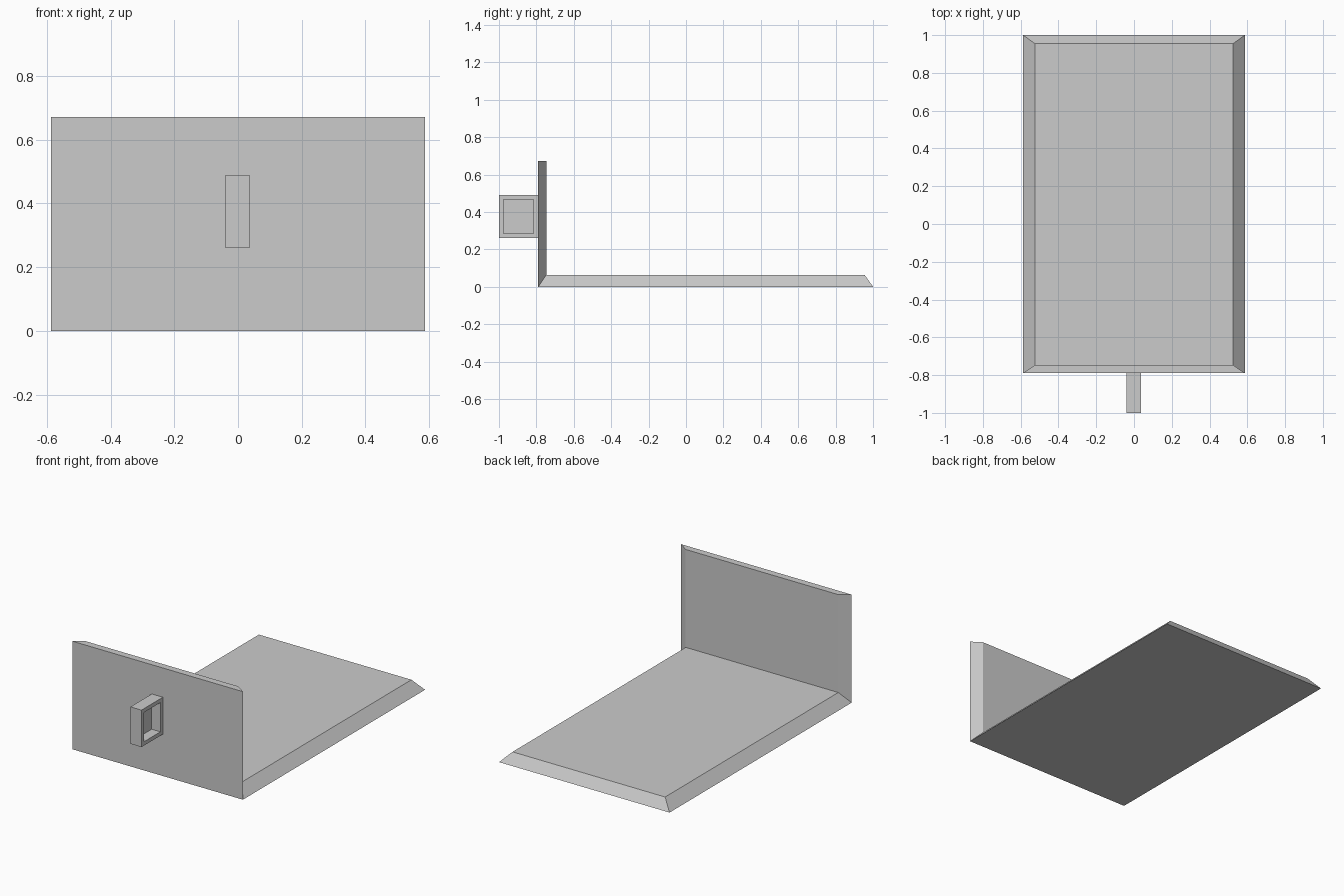
import bpy, bmesh

if "Cube" in bpy.data.objects:
    bpy.data.objects.remove(bpy.data.objects["Cube"])

W, WI = 0.587, 0.525          # half widths: outer rim and inner panel
F, FI = -0.79, -0.747         # outer and inner y of the upright
B, BI = 1.0, 0.955            # outer and inner y at the far end
T, H = 0.063, 0.672           # plate thickness and upright height


def make_object(name, bm):
    bmesh.ops.recalc_face_normals(bm, faces=bm.faces)
    mesh = bpy.data.meshes.new(name)
    bm.to_mesh(mesh)
    bm.free()
    ob = bpy.data.objects.new(name, mesh)
    bpy.context.collection.objects.link(ob)
    return ob


# L-shaped plate: chamfered base and upright share a mitred corner
bm = bmesh.new()
profile = [(W, F, 0), (W, B, 0), (WI, BI, T), (WI, FI, T), (WI, FI, H), (W, F, H)]
right = [bm.verts.new(p) for p in profile]
left = [bm.verts.new((-x, y, z)) for x, y, z in profile]
n = len(profile)
for i in range(n):
    j = (i + 1) % n
    bm.faces.new((right[i], right[j], left[j], left[i]))
for s in (right, left):
    bm.faces.new(s[0:4])                    # base chamfer
    bm.faces.new((s[0], s[3], s[4], s[5]))  # upright chamfer
make_object("plate", bm)

# Handle: square block with a square recess in its side
bm = bmesh.new()
bmesh.ops.create_cube(bm, size=1)
bmesh.ops.scale(bm, vec=(0.076, 0.21, 0.23), verts=bm.verts)
bmesh.ops.translate(bm, vec=(-0.002, -0.895, 0.375), verts=bm.verts)
bm.normal_update()
side = max(bm.faces, key=lambda f: f.calc_center_median().x)
bmesh.ops.inset_region(bm, faces=[side], thickness=0.034)
floor = bmesh.ops.extrude_discrete_faces(bm, faces=[side])["faces"][0]
bmesh.ops.translate(bm, vec=(-0.06, 0, 0), verts=floor.verts)
make_object("handle", bm)
